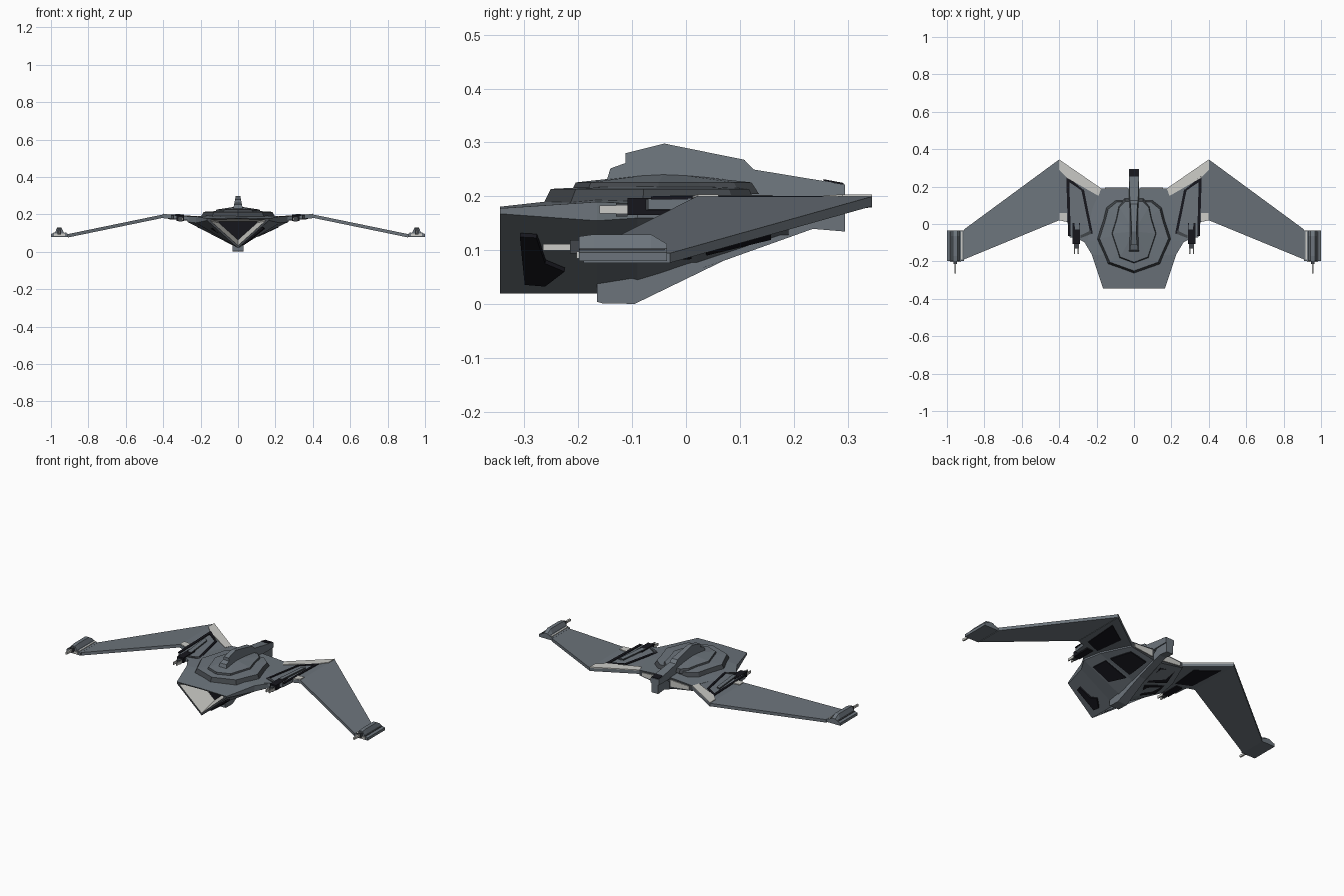
import bpy
import bmesh
from mathutils import Vector

cube = bpy.data.objects.get("Cube")
if cube:
    bpy.data.objects.remove(cube)


def material(name, rgb):
    m = bpy.data.materials.new(name)
    m.use_nodes = True
    m.diffuse_color = (*rgb, 1)
    m.node_tree.nodes["Principled BSDF"].inputs["Base Color"].default_value = (*rgb, 1)
    return m


MATS = [material("hull grey", (.15, .175, .2)), material("dark grey", (.055, .062, .07)),
        material("black", (.008, .008, .012)), material("pale grey", (.6, .6, .57))]
GREY, DARK, BLACK, PALE = range(4)


def finish(name, bm, mirror=False):
    bmesh.ops.recalc_face_normals(bm, faces=bm.faces[:])
    mesh = bpy.data.meshes.new(name)
    bm.to_mesh(mesh)
    bm.free()
    for m in MATS:
        mesh.materials.append(m)
    ob = bpy.data.objects.new(name, mesh)
    bpy.context.collection.objects.link(ob)
    if mirror:
        ob.modifiers.new("Mirror", "MIRROR").use_mirror_merge = False
    return ob


def loft(name, rings, bands=None, caps=(GREY, GREY), mirror=False):
    """Bridge matching rings of points and cap both ends."""
    bm = bmesh.new()
    rows = [[bm.verts.new(p) for p in ring] for ring in rings]
    n = len(rows[0])
    for i, (a, b) in enumerate(zip(rows, rows[1:])):
        for j in range(n):
            k = (j + 1) % n
            bm.faces.new((a[j], a[k], b[k], b[j])).material_index = bands[i] if bands else caps[0]
    bm.faces.new(rows[0]).material_index = caps[0]
    bm.faces.new(rows[-1]).material_index = caps[1]
    return finish(name, bm, mirror)


def slab(name, outline, height, thick, mat=GREY, side=None):
    """Mirrored plate that follows a height rule z = height(x)."""
    top = [(x, y, height(x)) for x, y in outline]
    low = [(x, y, z - thick) for x, y, z in top]
    return loft(name, [top, low], [mat if side is None else side], (mat, mat), True)


def box(name, x, y, z, mat):
    rings = [[(a, y[0], z[0]), (a, y[1], z[0]), (a, y[1], z[1]), (a, y[0], z[1])] for a in x]
    return loft(name, rings, None, (mat, mat), True)


def patch(name, corners, uv, mat, lift=.005):
    """Thin mirrored plate laid on a four-cornered surface."""
    a, b, c, d = map(Vector, corners)
    normal = (c - a).cross(d - b).normalized()
    if normal.x < 0:
        normal = -normal
    pts = [a.lerp(b, u).lerp(d.lerp(c, u), v) for u, v in uv]
    return loft(name, [[p + normal * lift for p in pts], [p - normal * .004 for p in pts]],
                None, (mat, mat), True)


# Hull: V-shaped sections with a hollow nose
SECTIONS = [(-.345, .165, .181, .178, .168, .02), (-.165, .225, .201, .19, .155, .02),
            (-.09, .27, .203, .187, .16, .032), (.02, .25, .203, .187, .16, .068),
            (.19, .175, .198, .186, .155, .125)]


def section(y, w, mid, top, low, keel, s=1):
    pts = [(0, mid), (w, top), (w, low), (0, keel), (-w, low), (-w, top)]
    return [(x * s, y, .135 + (z - .135) * s) for x, z in pts]


nose = SECTIONS[0]
rings = [section(-.22, *nose[1:], s=.62), section(*nose, s=.88)]
rings += [section(*s) for s in SECTIONS]
loft("hull", rings, [PALE, DARK, GREY, GREY, GREY, GREY], (BLACK, DARK))

# Dark panels on the sloping lower sides
quads = []
for f, b in zip(SECTIONS, SECTIONS[1:]):
    quads.append([(f[1], f[0], f[4]), (b[1], b[0], b[4]), (0, b[0], b[5]), (0, f[0], f[5])])
patch("nose_side_panel", quads[0],
      [(.21, .25), (.38, .25), (.47, .58), (.67, .68), (.47, .88), (.26, .86)], BLACK)
patch("belly_front_panel", quads[2], [(.1, .2), (.9, .2), (.9, .75), (.1, .6)], BLACK)
patch("belly_rear_panel", quads[3], [(.1, .2), (.8, .2), (.8, .75), (.1, .75)], BLACK)

# Pale exhaust panels on the rear face
loft("rear_exhausts", [[(.035, y, .145), (.035, y, .185), (.155, y, .178), (.155, y, .158)]
                       for y in (.188, .195)], None, (PALE, PALE), True)


# Stepped deck tiers
def tier(name, half, base, edge, apex):
    outline = half + [(-x, y) for x, y in reversed(half) if x > 0]
    bm = bmesh.new()
    low = [bm.verts.new((x, y, base)) for x, y in outline]
    top = [bm.verts.new((x * .92, -.06 + (y + .06) * .93, edge)) for x, y in outline]
    peak = bm.verts.new((0, -.04, apex))
    for i in range(len(low)):
        j = (i + 1) % len(low)
        bm.faces.new((low[i], low[j], top[j], top[i])).material_index = DARK
        bm.faces.new((top[i], top[j], peak))
    bm.faces.new(low)
    finish(name, bm)


tier("lower_deck_tier", [(0, -.265), (.14, -.215), (.2, -.08), (.165, .03), (.15, .09), (.1, .13)],
     .185, .214, .225)
tier("upper_deck_tier", [(0, -.215), (.08, -.185), (.125, -.05), (.1, .03), (.085, .1), (.05, .135)],
     .205, .226, .244)


# Dorsal fin and keel: side profiles given a tapering width
def blade(name, profile, width, mat=GREY):
    return loft(name, [[(s * width(z), y, z) for y, z in profile] for s in (-1, 1)], None, (mat, mat))


blade("dorsal_fin", [(-.15, .22), (-.14, .252), (-.112, .262), (-.112, .28), (-.04, .298), (.108, .268),
                     (.125, .25), (.295, .222), (.295, .19), (.13, .19)],
      lambda z: .028 - max(0, z - .22) * .2)
blade("keel", [(-.165, .005), (-.165, .042), (-.1, .05), (.06, .115), (.19, .17), (.25, .215), (.295, .215),
               (.295, .135), (.235, .14), (.07, .081), (-.095, .001), (-.155, .002)],
      lambda z: .03 if z < .06 else .022)
blade("tail_cap", [(.255, .2), (.255, .232), (.292, .225), (.292, .2)], lambda z: .024, BLACK)


# Wings: rising roots, drooping outer panels
def root_z(x, lift=0):
    return .17 + .075 * x + lift


def wing_z(x):
    return .2 - .206 * (x - .4)


def trim_z(x):
    return root_z(x, .004)


def under_z(x):
    return root_z(x, -.017)


slab("wing_roots", [(.2, -.13), (.3, -.08), (.345, -.07), (.355, .01), (.4, .02), (.4, .345), (.175, .19)],
     root_z, .02)
slab("outer_wings", [(.4, .02), (.91, -.19), (.91, -.03), (.4, .345)], wing_z, .018)

# Wing root trim
slab("trailing_trim", [(.175, .19), (.4, .345), (.4, .29), (.355, .245), (.19, .15)], trim_z, .006, PALE)
slab("leading_trim", [(.357, .012), (.399, .022), (.399, .06), (.357, .06)], trim_z, .006, PALE)
slab("outer_groove", [(.338, -.065), (.352, -.065), (.362, .24), (.346, .24)], trim_z, .006, BLACK)
slab("inner_groove", [(.22, -.05), (.234, -.05), (.282, .185), (.268, .185)], trim_z, .006, BLACK)
slab("rear_groove", [(.268, .18), (.282, .18), (.362, .235), (.362, .26)], trim_z, .006, BLACK)
slab("front_groove", [(.22, -.05), (.285, -.075), (.285, -.06), (.232, -.035)], trim_z, .006, DARK)
slab("root_rib", [(.29, -.03), (.315, -.03), (.335, .16), (.31, .15)], lambda x: root_z(x, .008), .01, GREY, DARK)
slab("root_underside_panel", [(.27, .02), (.36, .05), (.375, .27), (.25, .19)], under_z, .006, BLACK)

# Root cannons
box("root_cannon_body", (.288, .328), (-.108, .005), (.166, .197), BLACK)
for dx in (-.01, .01):
    box("root_cannon_barrel", (.305 + dx, .311 + dx), (-.16, -.1), (.168, .183), PALE)
box("root_cannon_muzzle", (.297, .319), (-.13, -.108), (.163, .188), DARK)

# Wing tip pods
POD = [(.908, .08), (1, .08), (1, .096), (.978, .104), (.967, 1), (.945, 1), (.932, .104), (.908, .096)]
loft("wing_tip_pods", [[(x, y, min(z, peak)) for x, z in POD]
                       for y, peak in ((-.198, .126), (-.17, .13), (-.065, .13), (-.035, .112))],
     None, (GREY, GREY), True)
box("pod_outer_groove", (.979, .986), (-.197, -.04), (.095, .104), DARK)
box("pod_inner_strip", (.918, .926), (-.19, -.04), (.095, .103), PALE)
box("pod_front_plate", (.925, .985), (-.203, -.197), (.085, .098), PALE)
box("pod_gun_barrel", (.951, .961), (-.265, -.19), (.1, .112), PALE)
box("pod_gun_collar", (.946, .966), (-.215, -.195), (.094, .119), DARK)
